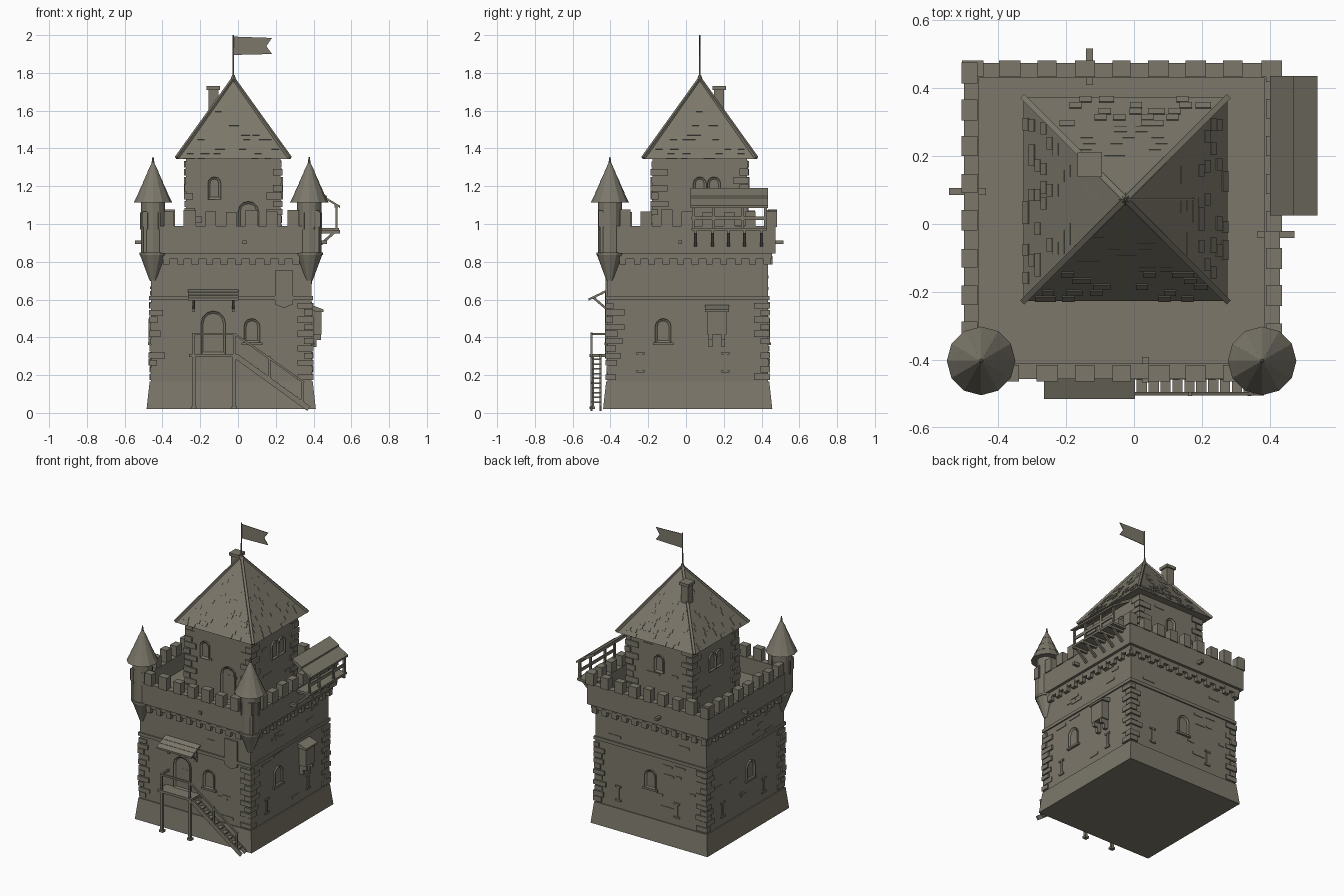
import bpy, bmesh, math, random
from mathutils import Matrix, Vector

if "Cube" in bpy.data.objects:
    bpy.data.objects.remove(bpy.data.objects["Cube"])

random.seed(4)
stone = bpy.data.materials.new("grey_brown_stone")
stone.diffuse_color = (0.2, 0.185, 0.145, 1)
stone.use_nodes = True
stone.node_tree.nodes["Principled BSDF"].inputs["Base Color"].default_value = stone.diffuse_color
T = Matrix.Translation
I = Matrix.Identity(4)


def finish(bm, name):
    bmesh.ops.recalc_face_normals(bm, faces=bm.faces)
    me = bpy.data.meshes.new(name)
    bm.to_mesh(me)
    bm.free()
    me.materials.append(stone)
    ob = bpy.data.objects.new(name, me)
    bpy.context.collection.objects.link(ob)
    return ob


def box(bm, lo, hi, M=I):
    lo, hi = Vector(lo), Vector(hi)
    S = Matrix.Diagonal((*(hi - lo), 1))
    bmesh.ops.create_cube(bm, size=1, matrix=M @ T((lo + hi) / 2) @ S)


def beam(bm, a, b, w, d=None):
    a, b = Vector(a), Vector(b)
    q = (b - a).to_track_quat('Z', 'Y').to_matrix().to_4x4()
    S = Matrix.Diagonal((w, d or w, (b - a).length, 1))
    bmesh.ops.create_cube(bm, size=1, matrix=T((a + b) / 2) @ q @ S)


def prism(bm, pts, vec, M=I):
    f = bm.faces.new([bm.verts.new(M @ Vector(p)) for p in pts])
    e = bmesh.ops.extrude_face_region(bm, geom=[f], use_keep_orig=True)["geom"]
    v = M.to_3x3() @ Vector(vec)
    bmesh.ops.translate(bm, vec=v, verts=[g for g in e if isinstance(g, bmesh.types.BMVert)])
    return [g for g in e if isinstance(g, bmesh.types.BMFace)][0]


def cone(bm, r1, r2, z1, z2, M=I, n=12):
    bmesh.ops.create_cone(bm, cap_ends=True, segments=n, radius1=r1, radius2=r2,
                          depth=z2 - z1, matrix=M @ T((0, 0, (z1 + z2) / 2)))


def side(center, k):
    """Frame of wall k: 0 front, 1 right, 2 back, 3 left; local -y points outward."""
    return T((*center, 0)) @ Matrix.Rotation(k * math.pi / 2, 4, 'Z')


def square(bm, h1, h2, z1, z2, center):
    cone(bm, h1 * math.sqrt(2), h2 * math.sqrt(2), z1, z2,
         T((*center, 0)) @ Matrix.Rotation(math.pi / 4, 4, 'Z'), 4)


def arch(bm, M, u, wall, z, w, h):
    """Arched frame with a recessed pane."""
    r = w / 2
    pts = [(u - r, -wall, z), (u + r, -wall, z)]
    pts += [(u + r * math.cos(a), -wall, z + h - r + r * math.sin(a))
            for a in [math.pi * i / 6 for i in range(7)]]
    f = prism(bm, pts, (0, -0.012, 0), M)
    bmesh.ops.inset_region(bm, faces=[f], thickness=0.012, use_even_offset=True)
    bmesh.ops.translate(bm, verts=f.verts, vec=M.to_3x3() @ Vector((0, 0.009, 0)))


BODY, TOWER = (-0.036, 0.009), (-0.025, 0.073)
BH, TH = 0.425, 0.25

# Main keep with sloping base, string course and corbel table
bm = bmesh.new()
square(bm, 0.448, 0.432, 0.02, 0.165, BODY)
square(bm, BH, BH, 0.165, 0.88, BODY)
finish(bm, "keep_body")
bm = bmesh.new()
square(bm, 0.434, 0.434, 0.598, 0.62, BODY)
square(bm, 0.446, 0.446, 0.815, 0.85, BODY)
for k in range(4):
    for i in range(12):
        u = -0.42 + 0.84 * i / 11
        box(bm, (u - 0.018, -0.449, 0.785), (u + 0.018, -0.41, 0.83), side(BODY, k))
finish(bm, "string_course_and_corbels")

# Parapet and battlements
bm = bmesh.new()
for k in range(4):
    M = side(BODY, k)
    box(bm, (-0.465, -0.465, 0.845), (0.465, -0.42, 0.99), M)
    for i in range(9):
        u = -0.438 + 0.876 * i / 8
        a, b = random.uniform(0.026, 0.033), random.uniform(0.026, 0.033)
        box(bm, (u - a, -0.472, 0.985), (u + b, -0.424, random.uniform(1.06, 1.078)), M)
finish(bm, "battlements")

# Water spouts
bm = bmesh.new()
for k, u in ((0, 0.07), (1, -0.04), (2, 0.095), (3, -0.087)):
    box(bm, (u - 0.01, -0.475 if k == 0 else -0.508, 0.893), (u + 0.01, -0.4, 0.913), side(BODY, k))
finish(bm, "water_spouts")

# Upper tower
bm = bmesh.new()
square(bm, TH, TH, 0.86, 1.36, TOWER)
finish(bm, "upper_tower")

# Corner stones on keep and tower
bm = bmesh.new()
for c, h, z0, z1, n in ((BODY, BH, 0.175, 0.59, 11), (TOWER, TH, 0.88, 1.34, 11)):
    for k in range(4):
        for i in range(n):
            s = (z1 - z0) / n
            z = z0 + i * s
            a, b = (0.075, 0.04) if i % 2 else (0.04, 0.075)
            a += random.uniform(-0.012, 0.015)
            o = h + random.uniform(0.004, 0.012)
            box(bm, (-o, -o, z), (-h + a, -h + b, z + s - random.uniform(0.003, 0.01)), side(c, k))
finish(bm, "corner_stones")

# Scattered raised bricks
bm = bmesh.new()
for c, h, z0, z1, n in ((BODY, BH, 0.19, 0.78, 9), (TOWER, TH, 0.92, 1.32, 3)):
    for k in range(4):
        for i in range(n):
            u, z = random.uniform(-h + 0.1, h - 0.1), random.uniform(z0, z1)
            w = random.uniform(0.02, 0.05)
            box(bm, (u - w, -h - 0.004, z), (u + w, -h + 0.01, z + 0.015), side(c, k))
finish(bm, "raised_bricks")

# Windows, doors and arrow slits
bm = bmesh.new()
arch(bm, side(BODY, 0), -0.095, BH, 0.31, 0.13, 0.23)
for k, u in ((0, 0.11), (1, -0.13), (2, 0.0), (3, 0.05)):
    arch(bm, side(BODY, k), u, BH, 0.37, 0.085, 0.13)
    box(bm, (u - 0.055, -BH - 0.015, 0.36), (u + 0.055, -BH, 0.373), side(BODY, k))
arch(bm, side(TOWER, 0), 0.08, TH, 0.88, 0.11, 0.24)
for k, us in ((0, (-0.1,)), (1, (0.0, 0.075)), (2, (0.0,)), (3, (-0.04, 0.035))):
    for u in us:
        arch(bm, side(TOWER, k), u, TH, 1.13, 0.07, 0.12)
for k in (1, 2, 3):
    for u in (-0.25, 0.2):
        M = side(BODY, k)
        box(bm, (u - 0.008, -BH - 0.006, 0.22), (u + 0.008, -BH, 0.32), M)
        for z in (0.215, 0.31):
            box(bm, (u - 0.022, -BH - 0.008, z), (u + 0.022, -BH, z + 0.012), M)
finish(bm, "windows_and_slits")

# Pyramid roof, hip caps and shingles
bm = bmesh.new()
square(bm, 0.3, 0.006, 1.345, 1.765, TOWER)
finish(bm, "main_roof")
bm = bmesh.new()
apex = Vector((*TOWER, 1.768))
for sx in (-1, 1):
    for sy in (-1, 1):
        beam(bm, apex, (TOWER[0] + 0.3 * sx, TOWER[1] + 0.3 * sy, 1.35), 0.016)
cone(bm, 0.02, 0.006, 1.75, 1.79, T((*TOWER, 0)), 8)
finish(bm, "roof_hip_caps")
bm = bmesh.new()
slope = math.atan2(0.42, 0.3)
for k in range(4):
    for row in range(16):
        t = (row + 0.4) / 17
        half = 0.3 * (1 - t) - 0.03
        for i in range(int(half * 22)):
            u = random.uniform(-half, half)
            M = side(TOWER, k) @ T((u, -0.3 * (1 - t), 1.345 + 0.42 * t)) @ Matrix.Rotation(slope, 4, 'X')
            box(bm, (-0.018, -0.012, -0.003), (0.018, 0.015, 0.004), M)
finish(bm, "roof_shingles")

# Chimney
bm = bmesh.new()
box(bm, (-0.157, 0.148, 1.5), (-0.103, 0.202, 1.715), I)
box(bm, (-0.166, 0.139, 1.71), (-0.094, 0.211, 1.73), I)
finish(bm, "chimney")

# Flag and pole
bm = bmesh.new()
cone(bm, 0.005, 0.003, 1.76, 2.0, T((*TOWER, 0)), 8)
finish(bm, "flag_pole")
bm = bmesh.new()
prism(bm, [(-0.02, 0.071, 1.895), (0.18, 0.071, 1.9), (0.15, 0.071, 1.942),
           (0.18, 0.071, 1.985), (-0.02, 0.071, 1.992)], (0, 0.004, 0))
finish(bm, "flag")

# Corner turrets
for x, name in ((-0.45, "left_turret"), (0.377, "right_turret")):
    bm = bmesh.new()
    M = T((x, -0.403, 0))
    cone(bm, 0.018, 0.07, 0.7, 0.84, M)
    cone(bm, 0.072, 0.072, 0.835, 0.85, M)
    cone(bm, 0.064, 0.064, 0.845, 1.13, M)
    for i in range(6):
        R = M @ Matrix.Rotation(math.pi / 3 * (i + 0.5), 4, 'Z')
        box(bm, (-0.006, -0.068, 0.97), (0.006, -0.05, 1.06), R)
    finish(bm, name)
    bm = bmesh.new()
    rings = [(0.101, 1.115), (0.078, 1.165), (0.054, 1.22), (0.03, 1.275), (0.008, 1.325)]
    for (r1, z1), (r2, z2) in zip(rings, rings[1:]):
        cone(bm, r1, r2 - 0.002, z1, z2, M)
    cone(bm, 0.008, 0.003, 1.32, 1.355, M, 8)
    finish(bm, name + "_roof")

# Timber gallery on the right wall
bm = bmesh.new()
prism(bm, [(0.4, 0.025, 1.18), (0.54, 0.025, 1.097), (0.54, 0.025, 1.085), (0.4, 0.025, 1.168)], (0, 0.41, 0))
prism(bm, [(0.4, 0.025, 1.19), (0.47, 0.025, 1.149), (0.47, 0.025, 1.135), (0.4, 0.025, 1.176)], (0, 0.41, 0))
finish(bm, "gallery_roof")
bm = bmesh.new()
box(bm, (0.42, 0.03, 0.965), (0.535, 0.43, 0.98))
for y in (0.05, 0.14, 0.225, 0.31, 0.4):
    beam(bm, (0.43, y, 0.885), (0.52, y, 0.965), 0.014)
    box(bm, (0.42, y - 0.008, 0.95), (0.54, y + 0.008, 0.967))
for y in (0.04, 0.145, 0.3, 0.42):
    box(bm, (0.515, y - 0.008, 0.97), (0.527, y + 0.008, 1.105))
box(bm, (0.517, 0.03, 1.02), (0.525, 0.43, 1.04))
box(bm, (0.512, 0.03, 1.088), (0.53, 0.43, 1.102))
finish(bm, "gallery_timbers")

# Privy box on the right wall
bm = bmesh.new()
box(bm, (0.38, 0.112, 0.415), (0.442, 0.215, 0.55))
prism(bm, [(0.38, 0.1, 0.575), (0.452, 0.1, 0.548), (0.452, 0.1, 0.535), (0.38, 0.1, 0.54)], (0, 0.127, 0))
for y in (0.13, 0.197):
    box(bm, (0.38, y - 0.01, 0.385), (0.44, y + 0.01, 0.42))
    box(bm, (0.38, y - 0.01, 0.35), (0.415, y + 0.01, 0.39))
finish(bm, "privy_box")

# Hanging banner on the front wall
bm = bmesh.new()
prism(bm, [(0.195, -0.426, 0.755), (0.195, -0.426, 0.575), (0.243, -0.426, 0.555),
           (0.29, -0.426, 0.575), (0.29, -0.426, 0.755)], (0, 0.012, 0))
finish(bm, "wall_banner")

# Door awning
bm = bmesh.new()
for i in range(3):
    y, z = -0.515 + i * 0.033, 0.607 + i * 0.016
    prism(bm, [(-0.265, y, z), (-0.265, y + 0.042, z + 0.018), (-0.265, y + 0.042, z + 0.006),
               (-0.265, y, z - 0.012)], (0.268, 0, 0))
for x in (-0.235, -0.025):
    beam(bm, (x, -0.415, 0.545), (x, -0.49, 0.61), 0.012)
    box(bm, (x - 0.007, -0.43, 0.535), (x + 0.007, -0.41, 0.64))
finish(bm, "door_awning")

# Porch landing with legs and railing
bm = bmesh.new()
box(bm, (-0.26, -0.51, 0.295), (0.0, -0.41, 0.312))
for x in (-0.235, -0.02):
    box(bm, (x - 0.009, -0.505, 0.02), (x + 0.009, -0.487, 0.3))
    box(bm, (x - 0.015, -0.51, 0.02), (x + 0.015, -0.482, 0.035))
    box(bm, (x - 0.006, -0.506, 0.3), (x + 0.006, -0.494, 0.42))
box(bm, (-0.243, -0.506, 0.412), (-0.012, -0.494, 0.424))
box(bm, (-0.243, -0.506, 0.412), (-0.231, -0.42, 0.424))
finish(bm, "porch_landing")

# Stairs with handrail
bm = bmesh.new()
for y in (-0.5, -0.452):
    beam(bm, (-0.01, y, 0.3), (0.375, y, 0.022), 0.01, 0.028)
for i in range(10):
    x, z = 0.02 + 0.035 * i, 0.28 - 0.0253 * i
    box(bm, (x - 0.012, -0.5, z), (x + 0.018, -0.452, z + 0.008))
beam(bm, (-0.02, -0.5, 0.42), (0.35, -0.5, 0.16), 0.011)
for x, z in ((0.34, 0.05), (0.165, 0.18)):
    box(bm, (x - 0.006, -0.506, z), (x + 0.006, -0.494, z + 0.12))
finish(bm, "stairs")
